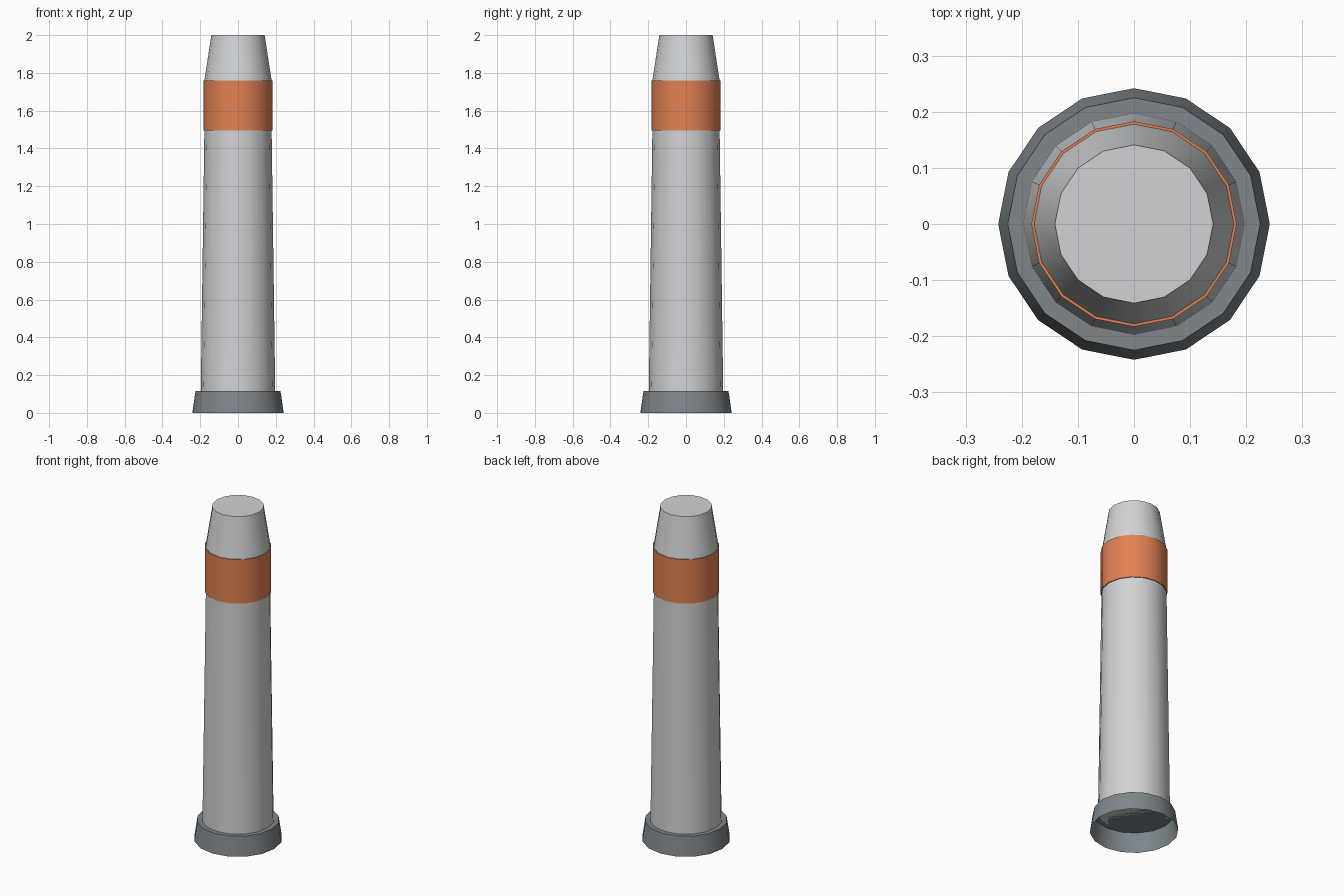
import bpy
import math

cube = bpy.data.objects.get("Cube")
if cube:
    bpy.data.objects.remove(cube, do_unlink=True)

SIDES = 16


def make_material(name, rgb):
    mat = bpy.data.materials.new(name)
    mat.use_nodes = True
    color = (*rgb, 1.0)
    mat.diffuse_color = color
    mat.node_tree.nodes["Principled BSDF"].inputs["Base Color"].default_value = color
    return mat


def frustum(name, mat, z0, z1, r0, r1, bottom=True):
    """Tapered cylinder with a closed top and an optional bottom cap."""
    verts, faces = [], []
    for z, r in ((z0, r0), (z1, r1)):
        for i in range(SIDES):
            a = math.tau * i / SIDES
            verts.append((r * math.cos(a), r * math.sin(a), z))
    for i in range(SIDES):
        j = (i + 1) % SIDES
        faces.append((i, j, SIDES + j, SIDES + i))
    faces.append(tuple(range(SIDES, 2 * SIDES)))
    if bottom:
        faces.append(tuple(reversed(range(SIDES))))
    mesh = bpy.data.meshes.new(name)
    mesh.from_pydata(verts, [], faces)
    mesh.materials.append(mat)
    obj = bpy.data.objects.new(name, mesh)
    bpy.context.collection.objects.link(obj)
    bpy.ops.object.select_all(action="DESELECT")
    obj.select_set(True)
    bpy.context.view_layer.objects.active = obj
    bpy.ops.object.shade_smooth_by_angle(angle=math.radians(30))
    return obj


light_grey = make_material("light grey", (0.64, 0.65, 0.66))
orange = make_material("orange", (0.75, 0.22, 0.085))
dark_grey = make_material("slate grey", (0.21, 0.24, 0.26))

# Hollow foot, open underneath
frustum("base_foot", dark_grey, 0.0, 0.115, 0.242, 0.225, bottom=False)
# Long, slightly tapered shaft
frustum("shaft", light_grey, 0.115, 1.5, 0.197, 0.178)
# Coloured collar
frustum("collar_band", orange, 1.495, 1.76, 0.183, 0.183)
# Tapered tip
frustum("tip", light_grey, 1.76, 2.0, 0.178, 0.141)
